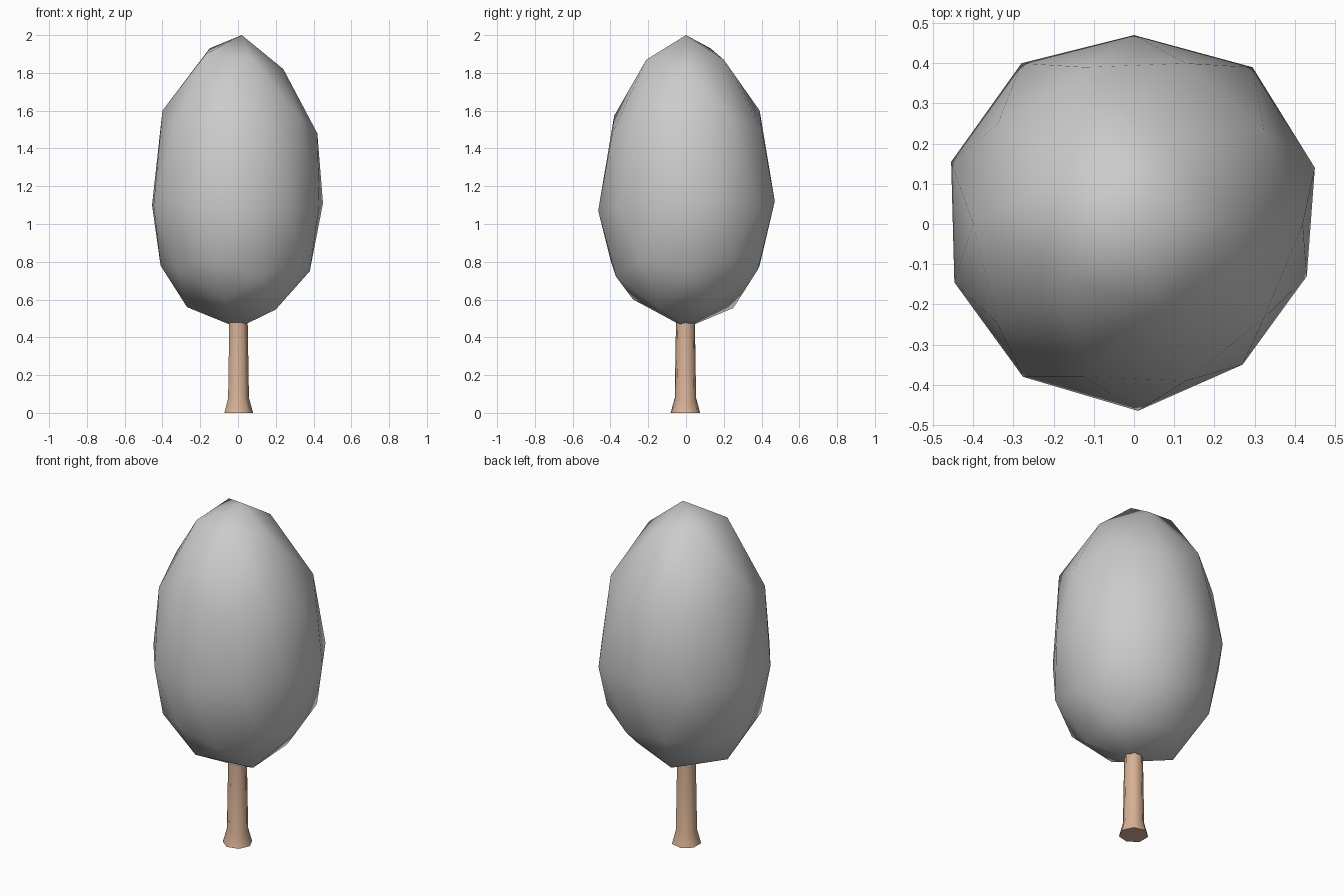
import bpy, bmesh, math
from mathutils import Vector, Matrix

if "Cube" in bpy.data.objects:
    bpy.data.objects.remove(bpy.data.objects["Cube"])


def material(name, rgb):
    mat = bpy.data.materials.new(name)
    mat.use_nodes = True
    colour = (*rgb, 1)
    mat.diffuse_color = colour
    mat.node_tree.nodes["Principled BSDF"].inputs["Base Color"].default_value = colour
    return mat


def finish(bm, name, mat):
    bmesh.ops.recalc_face_normals(bm, faces=bm.faces)
    mesh = bpy.data.meshes.new(name)
    bm.to_mesh(mesh)
    bm.free()
    mesh.materials.append(mat)
    obj = bpy.data.objects.new(name, mesh)
    bpy.context.collection.objects.link(obj)
    return obj


# Crown: egg-shaped low-poly ball, taller above its widest ring
RADIUS, MIDDLE, RISE, DROP = 0.47, 1.1, 0.9, 0.65
bm = bmesh.new()
bmesh.ops.create_icosphere(bm, subdivisions=2, radius=1)
for v in bm.verts:
    height = RISE if v.co.z > 0 else DROP
    v.co = Vector((v.co.x * RADIUS, v.co.y * RADIUS, MIDDLE + v.co.z * height))

# Irregular corners of the crown, each pulling the closest vertex
corners = [
    (0.02, 0, 2), (0.24, 0, 1.82), (-0.15, 0.13, 1.93), (-0.17, -0.14, 1.9),
    (0.07, 0.2, 1.87), (0.07, -0.21, 1.87), (0.42, 0, 1.48), (-0.4, 0, 1.6),
    (-0.12, 0.39, 1.6), (0.13, -0.39, 1.48),
    (0.295, 0.39, 1.1), (0.45, 0.14, 1.11), (0.43, -0.13, 1.1), (0.27, -0.35, 1.1),
    (0.01, -0.465, 1.07), (0, 0.47, 1.12), (-0.28, 0.4, 1.1), (-0.455, 0.155, 1.1),
    (-0.41, 0, 0.78), (0.38, 0, 0.75), (-0.13, 0.39, 0.78), (0.12, -0.37, 0.72),
    (-0.27, 0, 0.56), (-0.08, 0.25, 0.555), (-0.08, -0.28, 0.6), (0.22, 0.14, 0.58),
]
for corner in map(Vector, corners):
    min(bm.verts, key=lambda v: (v.co - corner).length).co = corner
for f in bm.faces:
    f.smooth = True
finish(bm, "crown", material("pale grey", (0.6, 0.6, 0.6)))

# Trunk: seven-sided tapering post with a flared foot
SIDES = 7
bm = bmesh.new()
rings = []
for radius, z in [(0.08, 0), (0.058, 0.08), (0.051, 0.5)]:
    ring = []
    for i in range(SIDES):
        a = math.tau * i / SIDES
        ring.append(bm.verts.new((radius * math.cos(a), radius * math.sin(a) - 0.003, z)))
    rings.append(ring)
for low, high in zip(rings, rings[1:]):
    for i in range(SIDES):
        j = (i + 1) % SIDES
        bm.faces.new((low[i], low[j], high[j], high[i])).smooth = True
for ring in (rings[0], rings[-1]):
    bm.faces.new(ring)
trunk = finish(bm, "trunk", material("light brown", (0.68, 0.44, 0.3)))
for edge in trunk.data.edges:
    ends = [trunk.data.vertices[i].co.z for i in edge.vertices]
    edge.use_edge_sharp = max(ends) == 0
